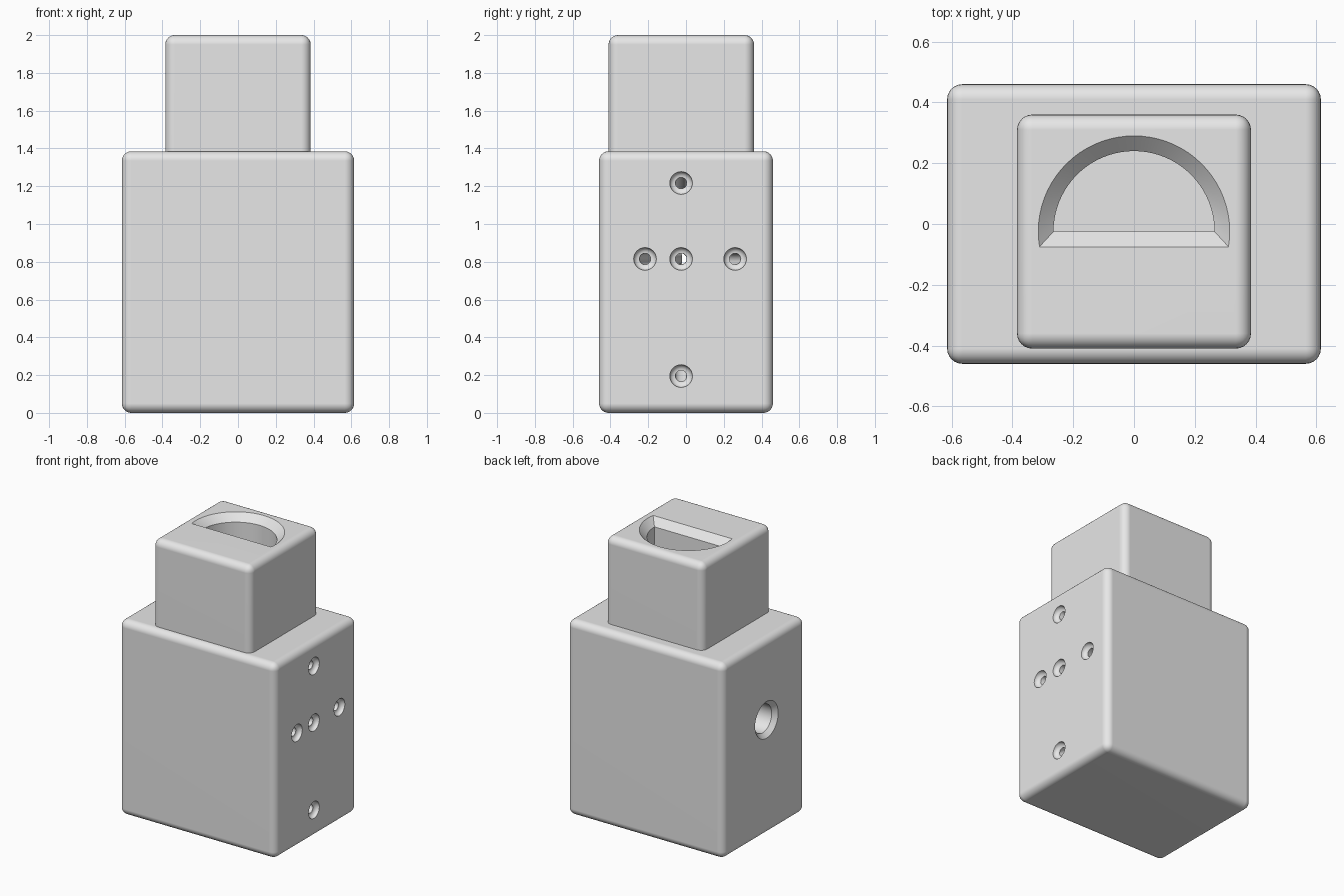
import bpy
import bmesh
import math
from mathutils import Vector

if "Cube" in bpy.data.objects:
    bpy.data.objects.remove(bpy.data.objects["Cube"], do_unlink=True)

# Single grey material
grey = bpy.data.materials.new("plain grey")
grey.use_nodes = True
grey.diffuse_color = (0.8, 0.8, 0.8, 1)
grey.node_tree.nodes["Principled BSDF"].inputs["Base Color"].default_value = (0.8, 0.8, 0.8, 1)


def finish_mesh(name, bm):
    bmesh.ops.recalc_face_normals(bm, faces=bm.faces)
    mesh = bpy.data.meshes.new(name)
    bm.to_mesh(mesh)
    bm.free()
    mesh.materials.append(grey)
    obj = bpy.data.objects.new(name, mesh)
    bpy.context.collection.objects.link(obj)
    return obj


def rounded_box(name, low, high, radius):
    bm = bmesh.new()
    bmesh.ops.create_cube(bm, size=1)
    low, high = Vector(low), Vector(high)
    for v in bm.verts:
        v.co = (low + high) / 2 + v.co * (high - low)
    bmesh.ops.bevel(bm, geom=bm.edges[:], offset=radius, segments=6,
                    profile=0.5, affect='EDGES')
    return finish_mesh(name, bm)


def loft(name, rings):
    """Closed solid skinned through rings of equal point count."""
    bm = bmesh.new()
    loops = [[bm.verts.new(p) for p in ring] for ring in rings]
    n = len(loops[0])
    for a, b in zip(loops, loops[1:]):
        for i in range(n):
            j = (i + 1) % n
            bm.faces.new((a[i], a[j], b[j], b[i]))
    bm.faces.new(loops[0])
    bm.faces.new(loops[-1][::-1])
    obj = finish_mesh(name, bm)
    obj.hide_render = True
    return obj


def circle(x, y, z, r, n=32):
    return [(x, y + r * math.cos(2 * math.pi * i / n),
             z + r * math.sin(2 * math.pi * i / n)) for i in range(n)]


def half_round(z, grow):
    """D outline, straight side to the front, widened by grow."""
    cy, r = -0.025, 0.265 + grow
    start = -math.asin(grow / r)
    span = math.pi - 2 * start
    return [(r * math.cos(start + span * i / 40),
             cy + r * math.sin(start + span * i / 40), z) for i in range(41)]


def carve(target, cutters):
    bpy.ops.object.select_all(action='DESELECT')
    bpy.context.view_layer.objects.active = target
    target.select_set(True)
    for cutter in cutters:
        mod = target.modifiers.new("cut", 'BOOLEAN')
        mod.operation = 'DIFFERENCE'
        mod.solver = 'EXACT'
        mod.object = cutter
        bpy.ops.object.modifier_apply(modifier=mod.name)
        bpy.data.objects.remove(cutter, do_unlink=True)
    bpy.ops.object.shade_smooth_by_angle(angle=math.radians(30))
    weighted = target.modifiers.new("even shading", 'WEIGHTED_NORMAL')
    weighted.keep_sharp = True


HALF_X, HALF_Y, BODY_TOP = 0.615, 0.46, 1.385
PORT_Y, PORT_Z = -0.026, 0.815

# Main body with a chamfered round port on its -x side
body = rounded_box("body", (-HALF_X, -HALF_Y, 0), (HALF_X, HALF_Y, BODY_TOP), 0.05)
port_profile = [(-0.65, 0.13), (-HALF_X, 0.13), (-0.585, 0.1), (-0.4, 0.1)]
body_cutters = [loft("port_cutter", [circle(x, PORT_Y, PORT_Z, r) for x, r in port_profile])]

# Five flared holes on the +x side, with channels converging on the port
FILLET, BORE = 0.03, 0.03
hole_places = [(PORT_Y, PORT_Z), (PORT_Y, 1.217), (PORT_Y, 0.195),
               (-0.217, PORT_Z), (0.26, PORT_Z)]
for y, z in hole_places:
    flare = [circle(HALF_X + 0.03, y, z, BORE + FILLET)]
    for k in range(7):
        a = k * math.pi / 12
        flare.append(circle(HALF_X - FILLET * math.sin(a), y, z,
                            BORE + FILLET * math.cos(a)))
    inner_x = HALF_X - FILLET
    # Sheared tube from the throat of the flare to the port chamber
    flare.append(circle(-0.48, PORT_Y, PORT_Z, BORE - 0.001))
    body_cutters.append(loft("hole_cutter", flare))
carve(body, body_cutters)

# Upper block with a chamfered half-round pocket
neck = rounded_box("upper_block", (-0.385, -0.41, 1.3), (0.385, 0.36, 2), 0.05)
pocket = loft("pocket_cutter", [half_round(2.03, 0.08), half_round(2, 0.05),
                                half_round(1.95, 0), half_round(1.5, 0)])
carve(neck, [pocket])
